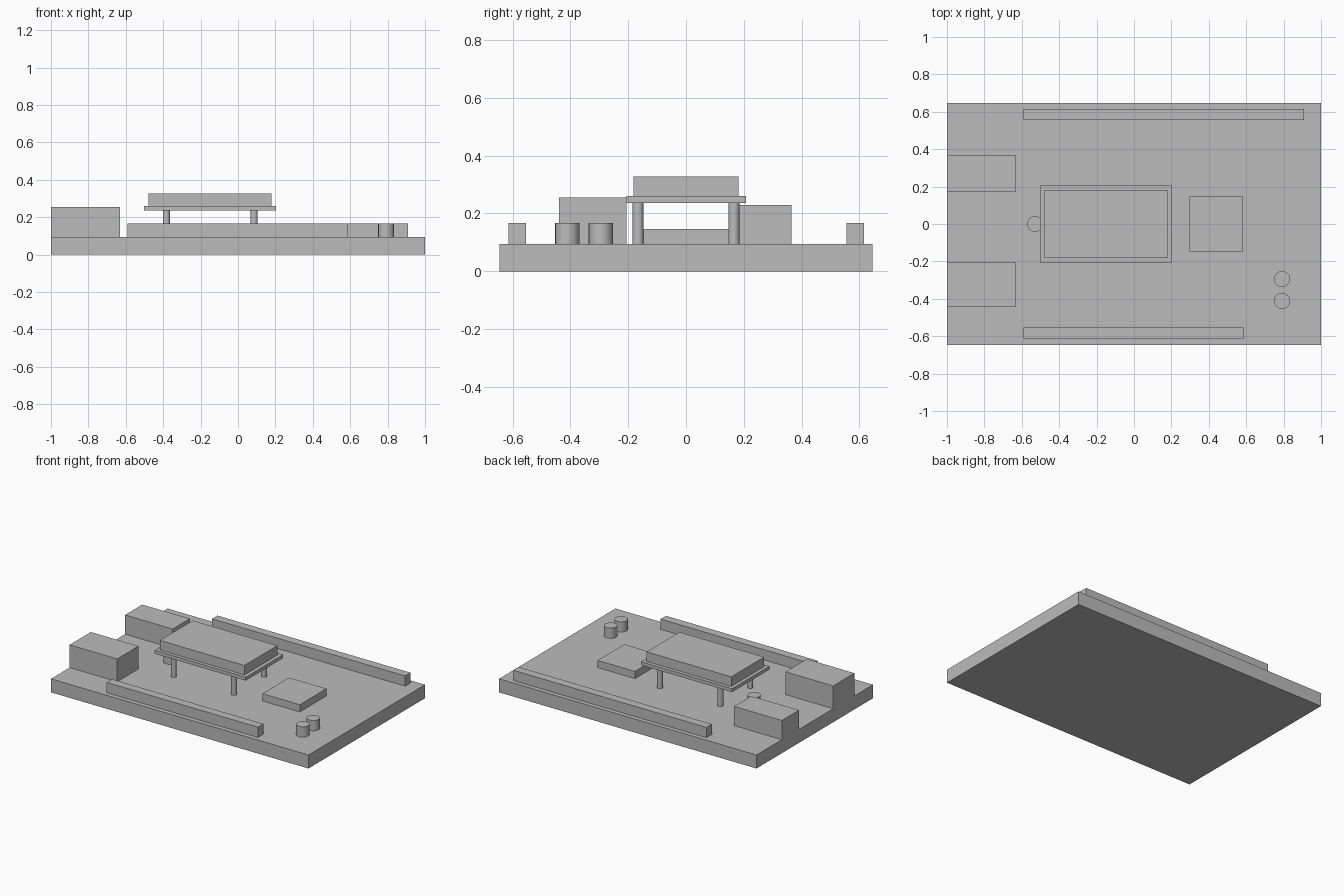
import bpy
import math

if "Cube" in bpy.data.objects:
    bpy.data.objects.remove(bpy.data.objects["Cube"])

grey = bpy.data.materials.new("plain grey")
grey.diffuse_color = (0.5, 0.5, 0.5, 1)
grey.use_nodes = True
grey.node_tree.nodes["Principled BSDF"].inputs["Base Color"].default_value = grey.diffuse_color

BOARD_TOP = 0.095


def finish(name):
    ob = bpy.context.object
    ob.name = name
    ob.data.materials.append(grey)
    bpy.ops.object.transform_apply(location=False, rotation=False, scale=True)
    return ob


def box(name, x0, x1, y0, y1, z0, z1):
    bpy.ops.mesh.primitive_cube_add(
        size=1, location=((x0 + x1) / 2, (y0 + y1) / 2, (z0 + z1) / 2))
    bpy.context.object.scale = (x1 - x0, y1 - y0, z1 - z0)
    return finish(name)


def cylinder(name, x, y, radius, z1):
    bpy.ops.mesh.primitive_cylinder_add(
        vertices=16, radius=radius, depth=z1 - BOARD_TOP,
        location=(x, y, (BOARD_TOP + z1) / 2))
    finish(name)
    bpy.ops.object.shade_smooth_by_angle(angle=math.radians(35))


# Circuit board
box("board", -1, 1, -0.646, 0.646, 0, BOARD_TOP)

# Connectors on the left edge
box("large_port", -1, -0.63, -0.44, -0.205, BOARD_TOP, 0.255)
box("small_port", -1, -0.63, 0.175, 0.365, BOARD_TOP, 0.23)

# Pin headers along the long edges
box("back_header", -0.59, 0.91, 0.555, 0.615, BOARD_TOP, 0.167)
box("front_header", -0.59, 0.585, -0.614, -0.554, BOARD_TOP, 0.167)

# Processor chip
box("chip", 0.293, 0.583, -0.147, 0.148, BOARD_TOP, 0.146)

# Raised display on four posts
box("display_plate", -0.503, 0.204, -0.206, 0.207, 0.236, 0.26)
box("display_screen", -0.479, 0.178, -0.182, 0.182, 0.26, 0.327)
for x in (-0.383, 0.086):
    for y in (-0.166, 0.166):
        cylinder("display_post", x, y, 0.019, 0.236)

# Capacitors and the round part beside the display
for y in (-0.411, -0.295):
    cylinder("capacitor", 0.792, y, 0.043, 0.167)
cylinder("round_component", -0.53, 0, 0.042, 0.145)
